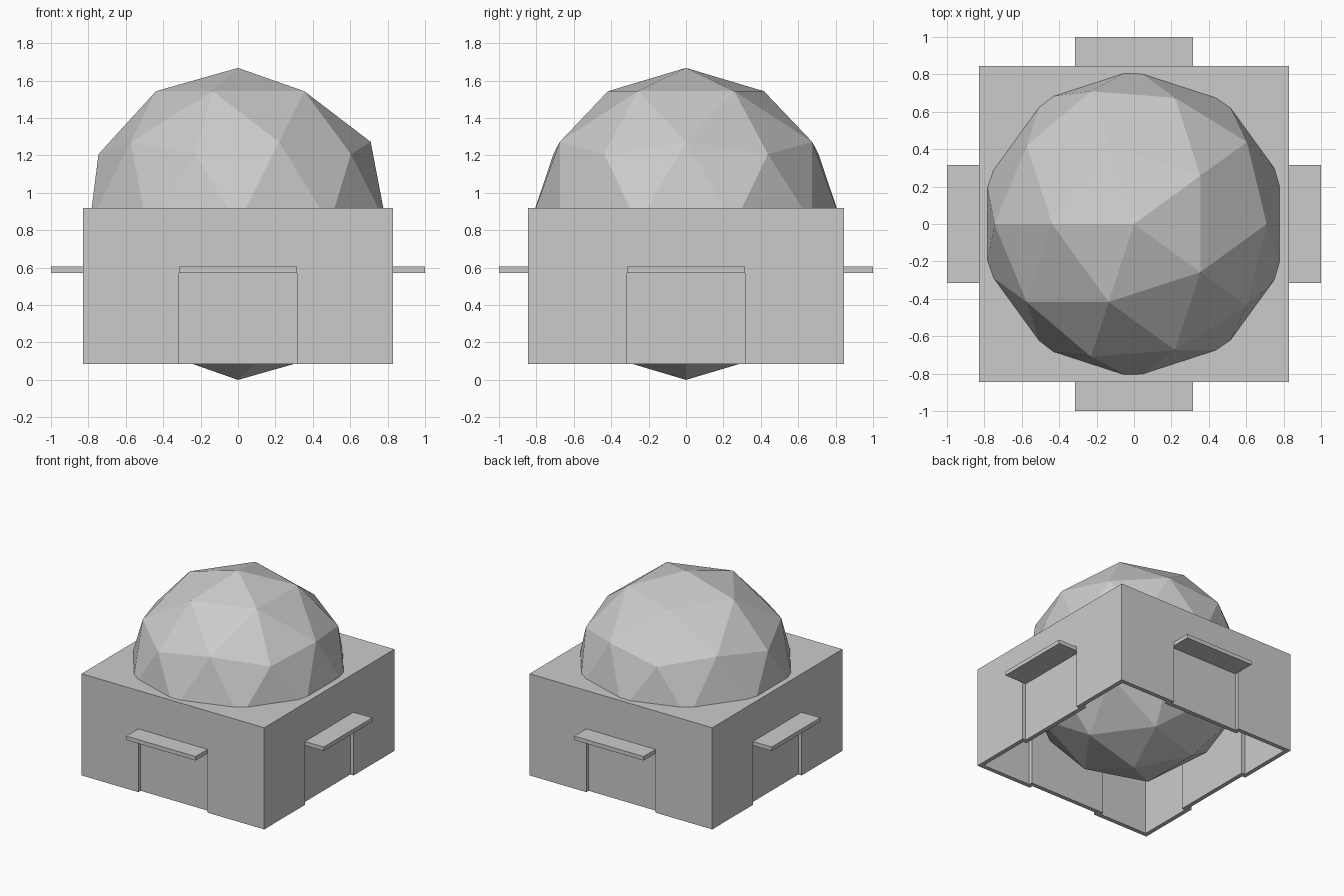
import bpy, bmesh, math
from mathutils import Matrix, Vector

if "Cube" in bpy.data.objects:
    bpy.data.objects.remove(bpy.data.objects["Cube"])

HX, HY = 0.83, 0.845            # half sizes of the building
Z0, ZD, Z1 = 0.085, 0.572, 0.92  # wall foot, door head, roof
DW, INSET, WALL = 0.315, 0.03, 0.035

# faceted dome: full sphere partly sunk into the building
bpy.ops.mesh.primitive_ico_sphere_add(subdivisions=2, radius=0.834,
                                      location=(0, 0, 0.834), rotation=(0, 0, math.pi))
bpy.context.object.name = "dome"

# four sides: angle of the outward direction, half width, distance from centre
sides = [(0, HY, HX), (90, HX, HY), (180, HY, HX), (270, HX, HY)]
names = ["right", "back", "left", "front"]


def box(name, size, loc, angle):
    bpy.ops.mesh.primitive_cube_add(size=1)
    o = bpy.context.object
    o.name = name
    rot = Matrix.Rotation(angle, 4, 'Z')
    o.matrix_world = rot @ Matrix.Translation(loc) @ Matrix.Diagonal((*size, 1))
    return o


# walls with recessed doors, open underneath
bm = bmesh.new()
for angle, w, d in sides:
    rot = Matrix.Rotation(math.radians(angle), 3, 'Z')

    def face(*pts):
        bm.faces.new([bm.verts.new(rot @ Vector(p)) for p in pts])

    i = d - INSET
    face((d, -w, Z0), (d, -DW, Z0), (d, -DW, ZD), (d, DW, ZD),
         (d, DW, Z0), (d, w, Z0), (d, w, Z1), (d, -w, Z1))
    face((i, -DW, Z0), (i, DW, Z0), (i, DW, ZD), (i, -DW, ZD))
    face((i, -DW, ZD), (i, DW, ZD), (d, DW, ZD), (d, -DW, ZD))
    for s in (-DW, DW):
        face((i, s, Z0), (d, s, Z0), (d, s, ZD), (i, s, ZD))
bm.faces.new([bm.verts.new(p) for p in
              ((-HX, -HY, Z1), (HX, -HY, Z1), (HX, HY, Z1), (-HX, HY, Z1))])
bmesh.ops.remove_doubles(bm, verts=bm.verts, dist=0.0005)
bmesh.ops.recalc_face_normals(bm, faces=bm.faces)
mesh = bpy.data.meshes.new("walls")
bm.to_mesh(mesh)
bm.free()
walls = bpy.data.objects.new("walls", mesh)
bpy.context.collection.objects.link(walls)
solid = walls.modifiers.new("thickness", 'SOLIDIFY')
solid.thickness = WALL
solid.offset = -1
solid.use_even_offset = True

# canopy slab over each door
for (angle, w, d), name in zip(sides, names):
    depth = 1.0 - d
    box(name + "_canopy", (depth, 2 * DW, 0.033),
        (d + depth / 2, 0, ZD + 0.0165), math.radians(angle))
